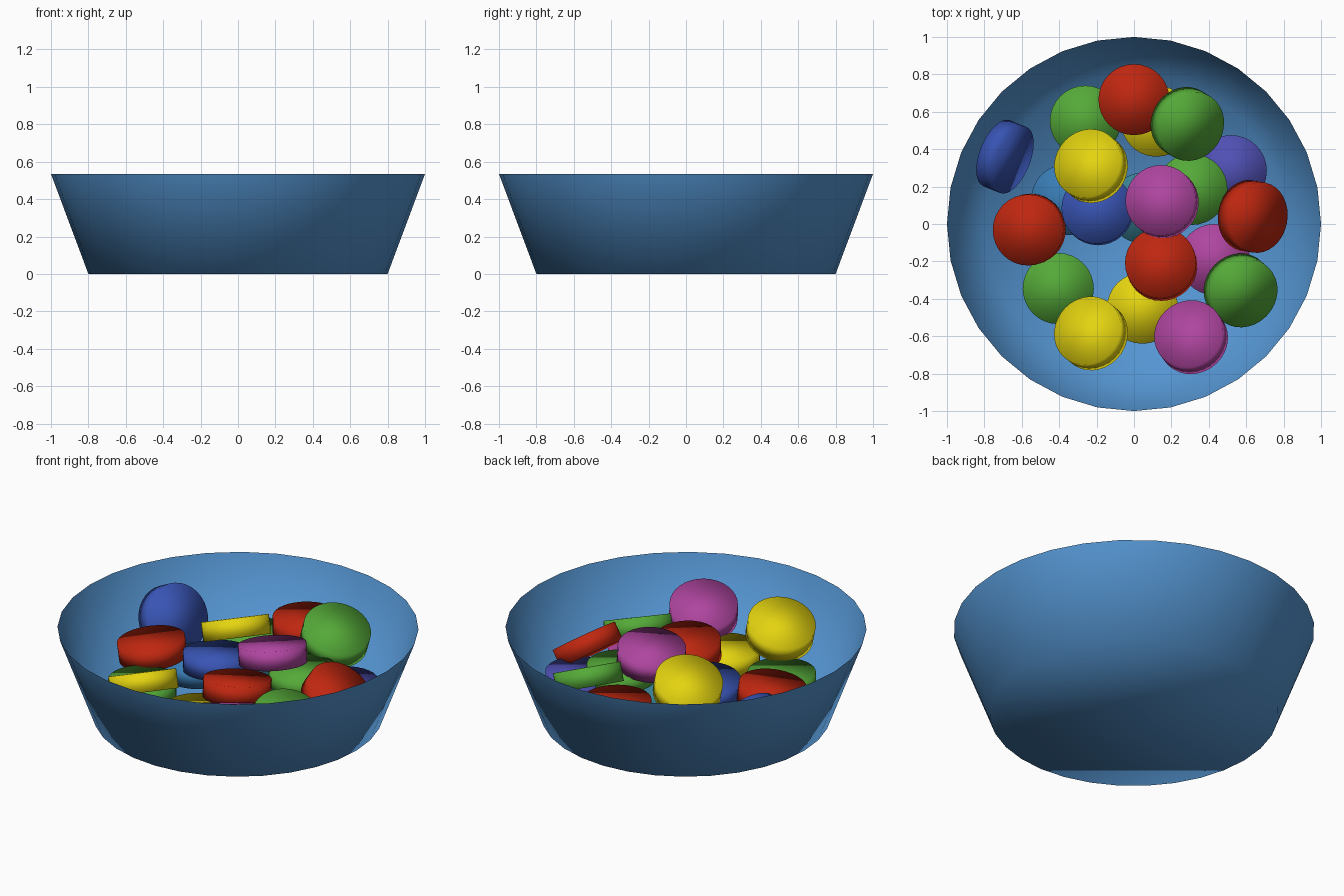
import bpy, bmesh, math
from mathutils import Vector

if "Cube" in bpy.data.objects:
    bpy.data.objects.remove(bpy.data.objects["Cube"])

SIDES = 32


def material(name, rgb):
    m = bpy.data.materials.new(name)
    m.diffuse_color = (*rgb, 1)
    m.use_nodes = True
    m.node_tree.nodes["Principled BSDF"].inputs["Base Color"].default_value = m.diffuse_color
    return m


def add_object(name, bm, mat):
    bmesh.ops.recalc_face_normals(bm, faces=bm.faces)
    for f in bm.faces:
        f.smooth = True
    me = bpy.data.meshes.new(name)
    bm.to_mesh(me)
    bm.free()
    me.materials.append(mat)
    ob = bpy.data.objects.new(name, me)
    bpy.context.collection.objects.link(ob)
    return ob


colours = {
    "red": (0.52, 0.02, 0.005),
    "green": (0.09, 0.4, 0.04),
    "yellow": (0.78, 0.66, 0.005),
    "magenta": (0.43, 0.06, 0.35),
    "blue": (0.04, 0.09, 0.46),
    "violet": (0.08, 0.08, 0.46),
    "steel": (0.04, 0.2, 0.46),
    "teal": (0.04, 0.22, 0.3),
}
mats = {k: material(k, v) for k, v in colours.items()}

# Bowl: thin flared wall with a closed bottom and open top
bm = bmesh.new()
rings = []
for r, z in ((0.8, 0.0), (1.0, 0.535)):
    rings.append([bm.verts.new((r * math.cos(2 * math.pi * i / SIDES),
                                r * math.sin(2 * math.pi * i / SIDES), z))
                  for i in range(SIDES)])
low, high = rings
bm.faces.new(low[::-1])
for i in range(SIDES):
    j = (i + 1) % SIDES
    bm.faces.new((low[i], low[j], high[j], high[i]))
add_object("bowl", bm, material("bowl_blue", (0.09, 0.3, 0.64)))


# Candies: round discs, each placed at a centre with its axis leaning by (ax, ay)
def candy(colour, x, y, z, ax=0.0, ay=0.0):
    bm = bmesh.new()
    bmesh.ops.create_cone(bm, cap_ends=True, segments=SIDES,
                          radius1=0.19, radius2=0.19, depth=0.11)
    ob = add_object(colour + "_candy", bm, mats[colour])
    axis = Vector((ax, ay, math.sqrt(1 - ax * ax - ay * ay)))
    ob.rotation_mode = 'QUATERNION'
    ob.rotation_quaternion = Vector((0, 0, 1)).rotation_difference(axis)
    ob.location = (x, y, z)


# Lower layer, lying flat
candy("green", -0.26, 0.55, 0.18)
candy("yellow", 0.12, 0.55, 0.17)
candy("violet", 0.52, 0.285, 0.19)
candy("steel", -0.36, 0.13, 0.16)
candy("teal", 0.05, 0.085, 0.16)
candy("magenta", 0.43, -0.19, 0.18)
candy("green", -0.405, -0.345, 0.19)
candy("yellow", 0.045, -0.45, 0.18)

# Middle layer, nearly level
candy("red", 0.0, 0.665, 0.30)
candy("green", 0.31, 0.185, 0.25)
candy("blue", -0.195, 0.08, 0.255, -0.05, 0.08)
candy("red", -0.56, -0.03, 0.275, -0.12, -0.04)
candy("red", 0.145, -0.215, 0.293, -0.06, 0.15)
candy("magenta", 0.15, 0.12, 0.377, -0.15, 0.12)

# Upper and outer candies, tipped
candy("green", 0.285, 0.535, 0.364, 0.38, -0.24)
candy("yellow", -0.23, 0.31, 0.356, -0.34, 0.27)
candy("yellow", -0.23, -0.585, 0.366, -0.34, 0.27)
candy("magenta", 0.305, -0.605, 0.328, -0.24, 0.32)
candy("red", 0.635, 0.04, 0.277, 0.58, -0.1)
candy("green", 0.57, -0.355, 0.254, 0.33, -0.28)
candy("blue", -0.69, 0.36, 0.276, 0.82, -0.33)
